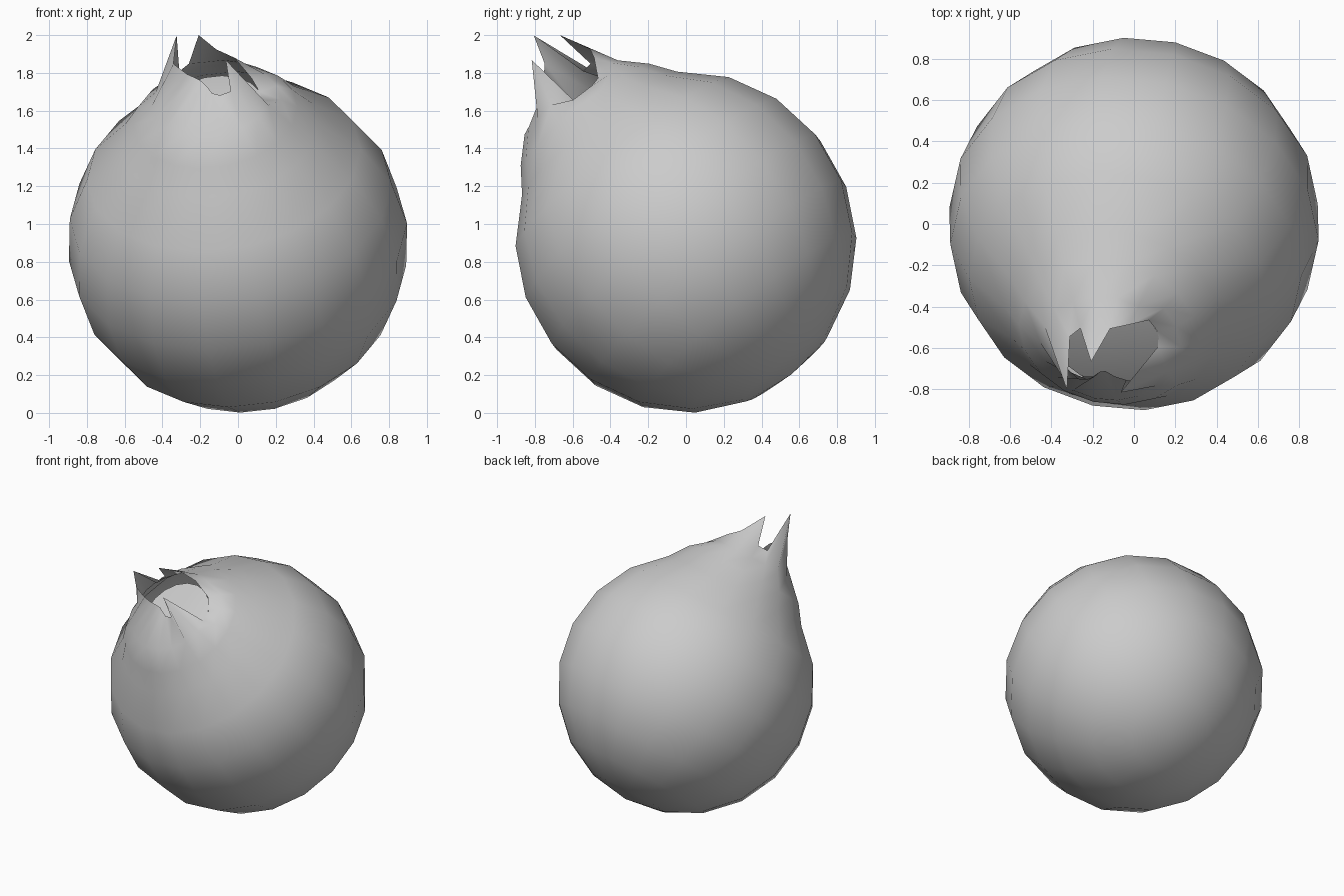
import bpy, bmesh, math
from mathutils import Vector, Matrix

cube = bpy.data.objects.get("Cube")
if cube:
    bpy.data.objects.remove(cube)

SEG = 18
R = 0.904

# One plain grey for the whole fruit
mat = bpy.data.materials.new("plain_grey")
mat.use_nodes = True
grey = (0.6, 0.6, 0.6, 1)
mat.diffuse_color = grey
mat.node_tree.nodes["Principled BSDF"].inputs["Base Color"].default_value = grey

# Frame whose z axis runs from the fruit's centre out through the crown
axis = Vector((-0.14, -0.615, 0.776)).normalized()
side = (Vector((1, 0, 0)) - axis * axis.x).normalized()
back = axis.cross(side)
frame = Matrix((side, back, axis)).transposed().to_4x4()
frame.translation = (0, 0, 0.904)


def make_object(name, bm):
    bm.transform(frame)
    mesh = bpy.data.meshes.new(name)
    bm.to_mesh(mesh)
    bm.free()
    mesh.materials.append(mat)
    for p in mesh.polygons:
        p.use_smooth = True
    obj = bpy.data.objects.new(name, mesh)
    bpy.context.collection.objects.link(obj)


def ring(bm, profile):
    """profile: one (height, radius) per segment"""
    out = []
    for i, (t, r) in enumerate(profile):
        a = math.tau * i / SEG
        out.append(bm.verts.new((r * math.cos(a), r * math.sin(a), t)))
    return out


# Fruit body: round rings, then a neck that tapers into the torn crown
bm = bmesh.new()
rings = []
for k in range(1, 9):
    a = math.radians(18 * k)
    rings.append(ring(bm, [(-R * math.cos(a), R * math.sin(a))] * SEG))
rings.append(ring(bm, [(0.86, 0.44)] * SEG))
low_side = (0, 1, 2)
rings.append(ring(bm, [(0.92, 0.36) if i in low_side else (0.98, 0.32)
                       for i in range(SEG)]))
# Crown rim: tall points at back, left and front right, low on the right,
# and a front wall that leans in over the opening
rim = [(.93, .25), (.92, .26), (.95, .27), (1.06, .26), (1.12, .24), (1.29, .16),
       (1.08, .22), (1.08, .21), (1.39, .14), (1.24, .17), (1.19, .11), (1.17, .08),
       (1.14, .06), (1.10, .05), (1.07, .07), (1.07, .11), (1.09, .15), (1.26, .12)]
rings.append(ring(bm, rim))

bottom = bm.verts.new((0, 0, -R))
for i in range(SEG):
    bm.faces.new((bottom, rings[0][(i + 1) % SEG], rings[0][i]))
for lower, upper in zip(rings, rings[1:]):
    for i in range(SEG):
        j = (i + 1) % SEG
        bm.faces.new((lower[i], lower[j], upper[j], upper[i]))
make_object("fruit_body", bm)

# Shallow floor inside the crown, level with its low side
bm = bmesh.new()
edge = ring(bm, [(0.925, 0.26)] * SEG)
middle = bm.verts.new((0, 0, 0.96))
for i in range(SEG):
    bm.faces.new((middle, edge[i], edge[(i + 1) % SEG]))
make_object("crown_floor", bm)
